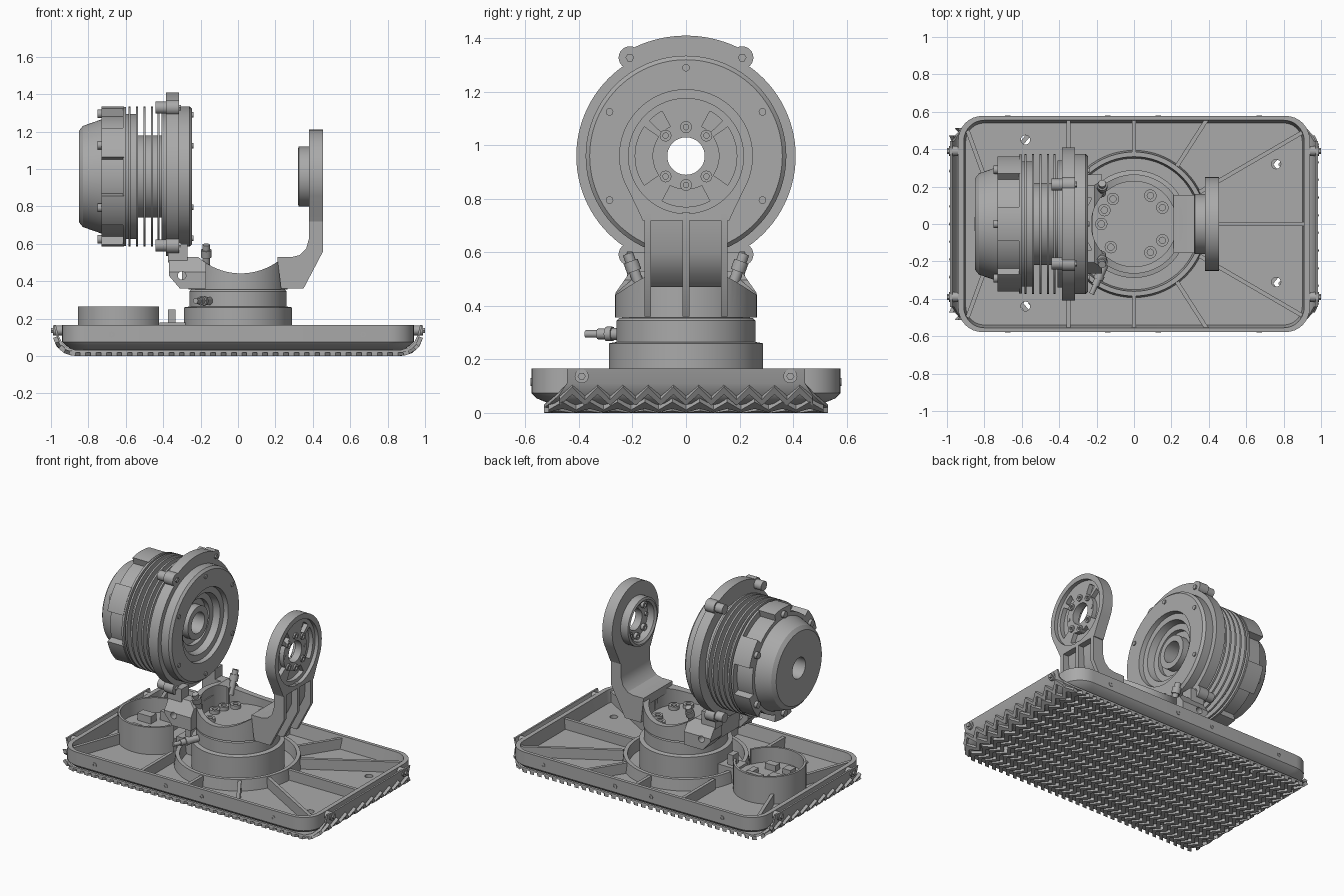
import bpy, bmesh, math
from mathutils import Vector

old = bpy.data.objects.get("Cube")
if old:
    bpy.data.objects.remove(old)

grey = bpy.data.materials.new("machined grey")
grey.use_nodes = True
grey.diffuse_color = (0.4, 0.4, 0.4, 1)
grey.node_tree.nodes["Principled BSDF"].inputs["Base Color"].default_value = (0.4, 0.4, 0.4, 1)


def place(axis, u, v, w):
    return {"x": (w, u, v), "y": (u, w, v), "z": (u, v, w)}[axis]


def loft(name, strips, closed=False):
    """Skin each strip of equal loops; cap the ends or join last loop to first."""
    bm = bmesh.new()
    for loops in strips:
        rows = [[bm.verts.new(p) for p in lp] for lp in loops]
        n = len(rows[0])
        for a, b in zip(rows, rows[1:] + (rows[:1] if closed else [])):
            for i in range(n):
                j = (i + 1) % n
                bm.faces.new((a[i], a[j], b[j], b[i]))
        if not closed:
            bm.faces.new(rows[0])
            bm.faces.new(rows[-1])
    bmesh.ops.recalc_face_normals(bm, faces=bm.faces)
    me = bpy.data.meshes.new(name)
    bm.to_mesh(me)
    bm.free()
    me.materials.append(grey)
    ob = bpy.data.objects.new(name, me)
    bpy.context.collection.objects.link(ob)
    return ob


def prism(name, axis, pts, a, b):
    return loft(name, [[[place(axis, u, v, w) for u, v in pts] for w in (a, b)]])


def box(name, x0, x1, y0, y1, z0, z1):
    return prism(name, "z", [(x0, y0), (x1, y0), (x1, y1), (x0, y1)], z0, z1)


def arc(c, r, a0, a1, n=24):
    return [(c[0] + r * math.cos(math.radians(a0 + (a1 - a0) * i / n)),
             c[1] + r * math.sin(math.radians(a0 + (a1 - a0) * i / n))) for i in range(n + 1)]


def band(c, r0, r1, a0, a1, n=24):
    return arc(c, r1, a0, a1, n) + arc(c, r0, a1, a0, n)


def cyl(name, axis, c, r, a, b, n=24):
    return prism(name, axis, arc(c, r, 0, 360, n)[:-1], a, b)


def lathe(name, axis, c, profile, n=72):
    return loft(name, [[[place(axis, u, v, w) for u, v in arc(c, r, 0, 360, n)[:-1]]
                        for w, r in profile]], closed=True)


def cut(ob, cutters):
    for c in cutters:
        m = ob.modifiers.new("cut", "BOOLEAN")
        m.operation, m.solver, m.object = "DIFFERENCE", "EXACT", c
    me = bpy.data.meshes.new_from_object(ob.evaluated_get(bpy.context.evaluated_depsgraph_get()))
    ob.modifiers.clear()
    ob.data = me
    for c in cutters:
        bpy.data.objects.remove(c)


def rrect(hx, hy, r, z):
    pts = []
    for sx, sy, a in ((1, 1, 0), (-1, 1, 90), (-1, -1, 180), (1, -1, 270)):
        pts += arc((sx * (hx - r), sy * (hy - r)), r, a, a + 90, 8)
    return [(x, y, z) for x, y in pts]


def rib(name, p, q, w=0.022, z0=0.07, z1=0.15):
    d = (Vector(q) - Vector(p)).normalized() * w / 2
    n = Vector((-d.y, d.x))
    p, q = Vector(p), Vector(q)
    return prism(name, "z", [tuple(v) for v in (p + n, q + n, q - n, p - n)], z0, z1)


def holes():
    return [cyl("hole", "z", c, 0.025, -0.1, 0.3)
            for c in ((0.76, 0.32), (0.76, -0.31), (-0.58, 0.45), (-0.58, -0.44))]


SIDES = (-1, 1)

# Foot tray with ribs
tray = loft("foot_tray", [[rrect(0.88, 0.50, 0.1, 0.03), rrect(0.92, 0.56, 0.12, 0.055),
                           rrect(0.94, 0.578, 0.13, 0.075), rrect(0.94, 0.578, 0.13, 0.165),
                           rrect(0.91, 0.555, 0.11, 0.165), rrect(0.90, 0.54, 0.1, 0.08)]])
cut(tray, holes())
for s in SIDES:
    for x, y0 in ((-0.35, 0.2), (0, 0.37)):
        rib("cross_rib", (x, s * y0), (x, s * 0.56))
    rib("diagonal_rib", (0.23, s * 0.31), (0.39, s * 0.56))
    rib("long_rib", (0.35, s * 0.17), (0.9, s * 0.49))
    rib("corner_rib", (-0.89, s * 0.5), (-0.77, s * 0.17))
    for x in (-0.675, -0.14, 0.13, 0.67):
        lathe("side_screw", "y", (x, 0.115), [(s * 0.575, 0.008), (s * 0.581, 0.008),
                                             (s * 0.581, 0.015), (s * 0.575, 0.015)], 16)
rib("centre_rib", (0.36, 0), (0.91, 0))
lathe("tray_ring", "z", (0, 0), [(0.07, 0.35), (0.155, 0.36), (0.155, 0.385), (0.07, 0.395)])

# Wrap-around sole and chevron tread
right = [(0.88, 0.02, 0.53), (0.925, 0.035, 0.51), (0.955, 0.065, 0.475),
         (0.972, 0.11, 0.445), (0.985, 0.165, 0.445)]
path = [(-x, z, w) for x, z, w in reversed(right)] + right


def on_path(s):
    for a, b in zip(path, path[1:]):
        step = math.dist(a[:2], b[:2])
        if s <= step or b is path[-1]:
            t = s / step
            d = Vector((b[0] - a[0], b[1] - a[1])) / step
            return [a[i] + (b[i] - a[i]) * t for i in range(3)], (d.y, -d.x)
        s -= step


sole = loft("sole_sheet", [[[(x, -w, z), (x, w, z), (x * 0.988, w, z + 0.012 * (z < 0.1)),
                             (x * 0.988, -w, z + 0.012 * (z < 0.1))] for x, z, w in path]])
cut(sole, holes())
total = sum(math.dist(a[:2], b[:2]) for a, b in zip(path, path[1:]))
rows = []
count = 36
for k in range(count):
    s0 = 0.1 + (total - 0.2) * k / (count - 1)
    width = on_path(s0)[0][2]
    loops = []
    for i in range(21):
        y = width * (i / 10 - 1)
        loop = []
        for ds, h in ((-0.015, -0.004), (-0.015, 0.02), (0.015, 0.02), (0.015, -0.004)):
            (x, z, w), n = on_path(s0 + ds + (0.022 if i % 2 else -0.022))
            loop.append((x + n[0] * h, y, max(0, z + n[1] * h)))
        loops.append(loop)
    rows.append(loops)
loft("chevron_tread", rows)
for s in SIDES:
    for y in (-0.39, 0.39):
        cyl("flap_screw", "x", (y, 0.137), 0.026, s * 0.92, s * 0.988, 20)
        cyl("flap_screw_head", "x", (y, 0.137), 0.015, s * 0.98, s, 6)

# Round electronics housing
hc = (-0.63, 0)
prism("housing_wall", "z", band(hc, 0.21, 0.225, 22, 338, 48), 0.07, 0.265)
cyl("housing_floor", "z", hc, 0.215, 0.07, 0.165, 48)
for x, y, a, b, h in ((-0.72, 0.05, 0.05, 0.03, 0.05), (-0.58, -0.1, 0.04, 0.025, 0.04),
                      (-0.6, 0.12, 0.06, 0.015, 0.06), (-0.7, -0.11, 0.03, 0.03, 0.035),
                      (-0.52, 0.03, 0.02, 0.04, 0.03)):
    box("circuit_part", x - a, x + a, y - b, y + b, 0.16, 0.165 + h)
box("cable_shelf", -0.42, -0.28, -0.06, 0.06, 0.07, 0.18)
box("cable_plug", -0.375, -0.335, -0.03, 0.03, 0.18, 0.25)

# Ankle base
lathe("base_drum", "z", (0, 0), [(0.07, 0.1), (0.07, 0.288), (0.26, 0.288), (0.265, 0.26),
                                (0.345, 0.26), (0.355, 0.25), (0.355, 0.1)])
cyl("cup_floor", "z", (0, 0), 0.24, 0.34, 0.385, 64)
for a in (30, 60, 130, 180, 225, 300, 330, 155):
    p = arc((0, 0), 0.175, a, a, 1)[0]
    lathe("floor_bolt", "z", p, [(0.38, 0.017), (0.41, 0.017), (0.41, 0.033), (0.38, 0.033)], 20)


def sweep():
    return cyl("sweep", "y", (0.015, 0.78), 0.338, -0.5, 0.5, 96)


# Yoke cup, ears and arm
cup = lathe("yoke_cup", "z", (0, 0), [(0.357, 0.228), (0.357, 0.265), (0.53, 0.265), (0.53, 0.228)])
cut(cup, [sweep()])
for s in SIDES:
    ear = prism("yoke_ear", "y", [(-0.37, 0.53), (-0.37, 0.43), (-0.31, 0.36), (-0.17, 0.36),
                                  (-0.17, 0.53)], s * 0.14, s * 0.264)
    cut(ear, [sweep(), cyl("pin", "y", (-0.3, 0.43), 0.022, -0.4, 0.4),
              prism("slope", "x", [(s * 0.2, 0.54), (s * 0.27, 0.44), (s * 0.3, 0.6)], -0.5, 0)])
box("ear_bridge", -0.30, -0.22, -0.15, 0.15, 0.36, 0.47)
inner = [(0.21, 0.53), (0.29, 0.53), (0.33, 0.54), (0.365, 0.575), (0.38, 0.63), (0.38, 0.75)]
prism("arm_web", "y", inner + [(0.415, 0.75), (0.41, 0.6), (0.37, 0.52), (0.3, 0.47), (0.21, 0.47)],
      -0.15, 0.15)
for y in (-0.143, 0, 0.143):
    w = 0.013
    prism("arm_rib", "y", inner + [(0.455, 0.75), (0.455, 0.56), (0.35, 0.36), (0.23, 0.36)],
          y - w, y + w)
mc = (0, 0.96)
head = prism("arm_head", "x", arc(mc, 0.25, -25, 205, 72) +
             [(-0.185, 0.77), (-0.162, 0.72), (0.162, 0.72), (0.185, 0.77)], 0.38, 0.455)
cut(head, [cyl("recess", "x", mc, 0.215, 0.43, 0.5, 72), cyl("bore", "x", mc, 0.07, 0.3, 0.5, 48)] +
    [prism("groove", "x", band(mc, 0.125, 0.19, a, b, 12), 0.40, 0.5)
     for a, b in ((-35, 35), (145, 215), (242, 298), (44, 62), (118, 136))])
lathe("arm_boss", "x", mc, [(0.39, 0.13), (0.33, 0.13), (0.32, 0.145), (0.325, 0.16), (0.39, 0.16)], 48)
for a in (45, 90, 135, 225, 270, 315):
    p = arc(mc, 0.108, a, a, 1)[0]
    lathe("arm_bolt", "x", p, [(0.36, 0.01), (0.44, 0.01), (0.44, 0.022), (0.36, 0.022)], 16)
for s in SIDES:
    cyl("arm_pin", "x", (s * 0.108, 0.96), 0.013, 0.37, 0.434, 16)

# Motor body
lathe("motor_body", "x", mc, [
    (-0.85, 0.07), (-0.85, 0.245), (-0.83, 0.27), (-0.73, 0.305), (-0.73, 0.33), (-0.615, 0.33),
    (-0.615, 0.372), (-0.6, 0.372), (-0.6, 0.335), (-0.54, 0.335), (-0.54, 0.22), (-0.41, 0.22),
    (-0.41, 0.34), (-0.385, 0.34), (-0.385, 0.41), (-0.315, 0.41), (-0.315, 0.375), (-0.26, 0.375),
    (-0.245, 0.36), (-0.245, 0.245), (-0.275, 0.24), (-0.275, 0.2), (-0.32, 0.19), (-0.32, 0.15),
    (-0.35, 0.15), (-0.35, 0.11), (-0.3, 0.11), (-0.3, 0.07)], 96)
for x in (-0.58, -0.54, -0.5, -0.46, -0.425):
    lathe("cooling_fin", "x", mc, [(x - 0.006, 0.2), (x - 0.006, 0.373),
                                  (x + 0.006, 0.373), (x + 0.006, 0.2)], 96)
for k in range(6):
    a = 90 + 60 * k
    prism("motor_lug", "x", band(mc, 0.3, 0.375, a - 14, a + 14, 8), -0.73, -0.61)
    p = arc(mc, 0.335, a, a, 1)[0]
    cyl("lug_screw", "x", p, 0.022, -0.75, -0.72, 16)
    p = arc(mc, 0.33, a, a, 1)[0]
    cyl("face_screw", "x", p, 0.014, -0.25, -0.238, 16)
# Flange lobes with clamp bolts, and the mount under them
for s, r in ((1, 0.45), (-1, 0.425)):
    prism("flange_lobe", "x", band(mc, 0.37, r, s * 90 - 32, s * 90 + 32), -0.385, -0.315)
    for y in (-0.21, 0.21):
        c = (y, 0.96 + s * 0.368)
        cyl("flange_ear", "x", c, 0.042, -0.385, -0.315)
        cyl("clamp_bolt", "x", c, 0.032, -0.44, -0.38, 20)
        cyl("clamp_bolt_end", "x", c, 0.016, -0.32, -0.305, 6)
for s in SIDES:
    box("motor_mount", -0.375, -0.27, s * 0.14, s * 0.22, 0.5, 0.6)

# Cable connectors
for s in SIDES:
    for r, a, b in ((0.02, 0.44, 0.6), (0.028, 0.53, 0.57)):
        plug = cyl("ear_connector", "z", (0, 0), r, a - 0.52, b - 0.52, 16)
        plug.location = (-0.17, s * 0.19, 0.52)
        plug.rotation_euler = (-s * 0.35, 0, 0)
for r, a, b in ((0.022, 0.22, 0.3), (0.027, 0.3, 0.325), (0.02, 0.325, 0.36), (0.014, 0.36, 0.41)):
    plug = cyl("side_connector", "y", (0, 0), r, -a, -b, 16)
    plug.location = (-0.06, 0, 0.295)
    plug.rotation_euler = (0, 0, -0.42)

bpy.ops.object.select_all(action="DESELECT")
for ob in bpy.context.scene.objects:
    if ob.type == "MESH":
        ob.select_set(True)
        bpy.context.view_layer.objects.active = ob
bpy.ops.object.shade_smooth_by_angle(angle=math.radians(30))
